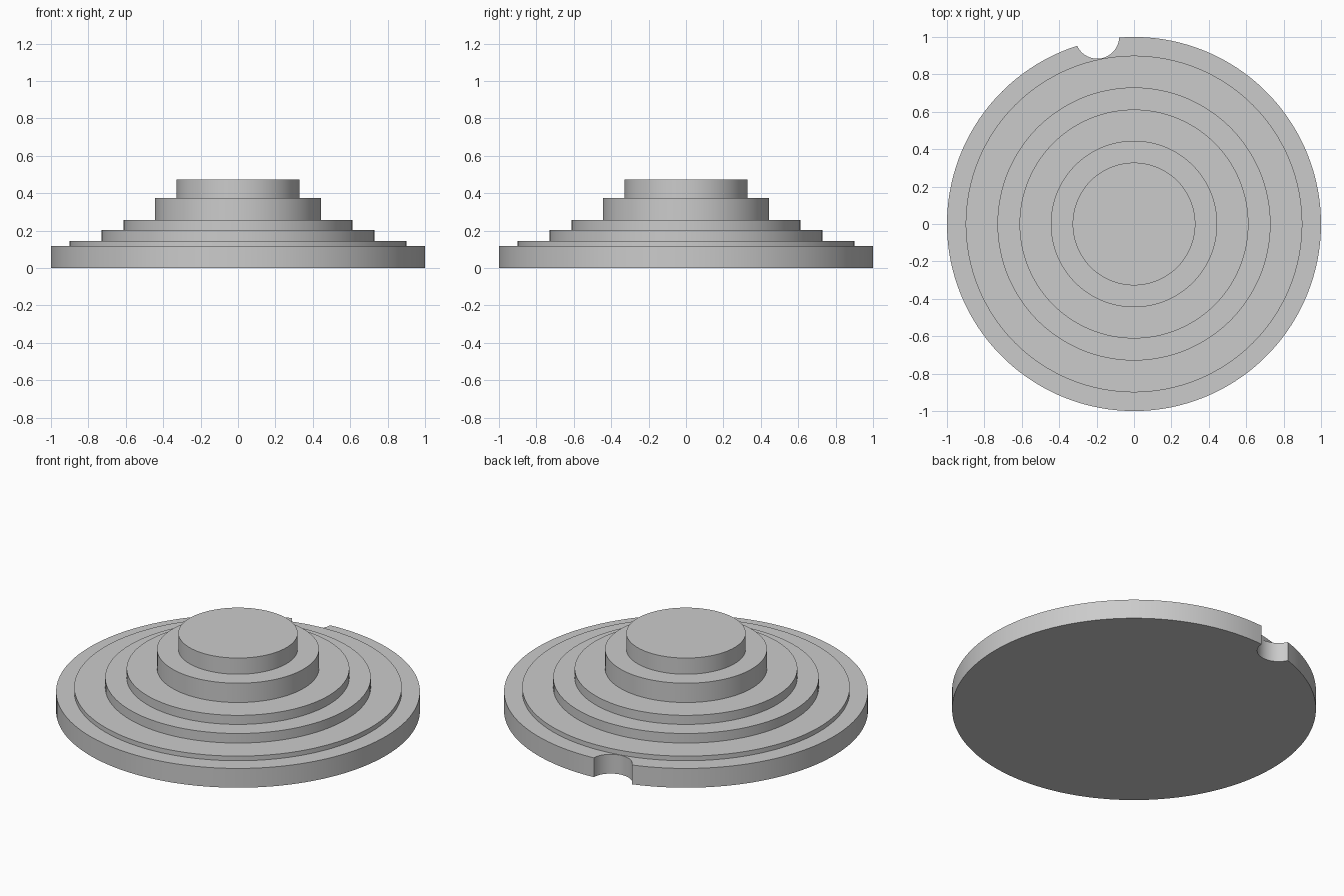
import bpy, bmesh
from math import cos, sin, acos, atan2, hypot, pi, radians

cube = bpy.data.objects.get("Cube")
if cube:
    bpy.data.objects.remove(cube, do_unlink=True)

# Single plain grey material
GREY = (0.6, 0.6, 0.6, 1)
grey = bpy.data.materials.new("plain_grey")
grey.use_nodes = True
grey.diffuse_color = GREY
grey.node_tree.nodes["Principled BSDF"].inputs["Base Color"].default_value = GREY

SEGMENTS = 128


def arc(cx, cy, r, start, end, steps):
    """Points along an arc, both ends included."""
    angles = [start + (end - start) * i / steps for i in range(steps + 1)]
    return [(cx + r * cos(a), cy + r * sin(a)) for a in angles]


def disc(name, outline, bottom, top):
    """Extrude a closed outline into a flat-topped solid."""
    bm = bmesh.new()
    face = bm.faces.new([bm.verts.new((x, y, bottom)) for x, y in outline])
    extruded = bmesh.ops.extrude_face_region(bm, geom=[face], use_keep_orig=True)
    moved = [v for v in extruded["geom"] if isinstance(v, bmesh.types.BMVert)]
    bmesh.ops.translate(bm, verts=moved, vec=(0, 0, top - bottom))
    bmesh.ops.recalc_face_normals(bm, faces=bm.faces)
    mesh = bpy.data.meshes.new(name)
    bm.to_mesh(mesh)
    bm.free()
    mesh.materials.append(grey)
    obj = bpy.data.objects.new(name, mesh)
    bpy.context.collection.objects.link(obj)
    bpy.ops.object.select_all(action="DESELECT")
    obj.select_set(True)
    bpy.context.view_layer.objects.active = obj
    bpy.ops.object.shade_smooth_by_angle(angle=radians(30))
    return obj


# Base disc with a round notch through its back rim
nx, ny, nr = -0.197, 1.002, 0.118
dist, phi = hypot(nx, ny), atan2(ny, nx)
rim_half = acos((1 + dist**2 - nr**2) / (2 * dist))
notch_half = acos((dist**2 + nr**2 - 1) / (2 * dist * nr))
rim = arc(0, 0, 1, phi + rim_half, phi + 2 * pi - rim_half, SEGMENTS)
notch = arc(nx, ny, nr, phi + pi + notch_half, phi + pi - notch_half, 24)
disc("base_disc", rim + notch[1:-1], 0, 0.117)

# Round tiers stacked on the base: name, radius, top height
tiers = [
    ("low_step", 0.9, 0.145),
    ("wide_tier", 0.73, 0.203),
    ("middle_tier", 0.612, 0.258),
    ("upper_tier", 0.445, 0.375),
    ("top_cap", 0.328, 0.473),
]
bottom = 0.117
for name, radius, top in tiers:
    disc(name, arc(0, 0, radius, 0, 2 * pi, SEGMENTS)[:-1], bottom, top)
    bottom = top
